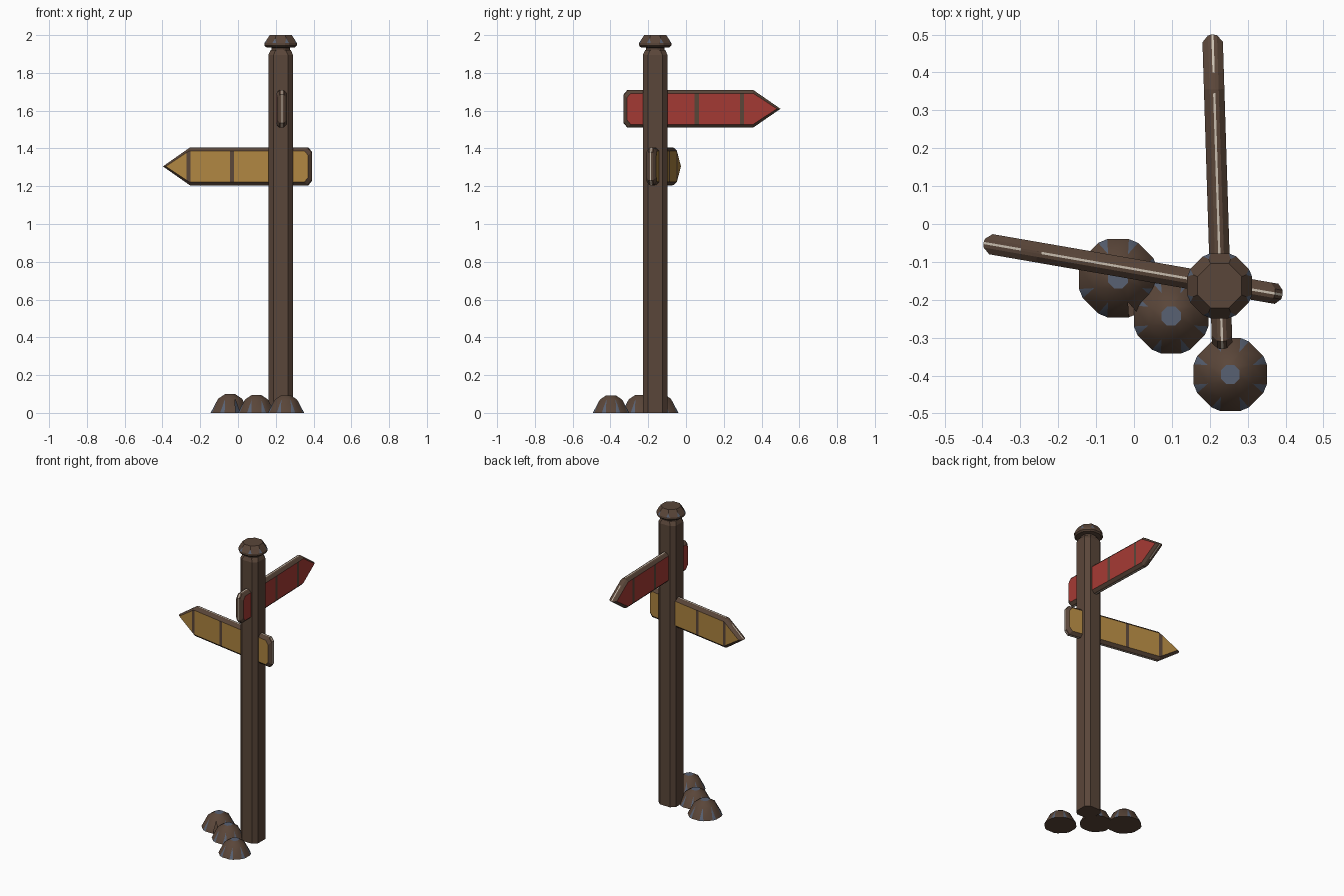
import bpy, bmesh, math
from mathutils import Vector, Matrix

cube = bpy.data.objects.get("Cube")
if cube:
    bpy.data.objects.remove(cube, do_unlink=True)


def material(name, rgb):
    m = bpy.data.materials.new(name)
    m.use_nodes = True
    m.diffuse_color = (*rgb, 1)
    m.node_tree.nodes["Principled BSDF"].inputs["Base Color"].default_value = (*rgb, 1)
    return m


BROWN = material("brown wood", (0.102, 0.061, 0.041))
RED = material("red paint", (0.376, 0.042, 0.034))
YELLOW = material("yellow paint", (0.429, 0.235, 0.053))
SLATE = material("slate blue", (0.098, 0.119, 0.168))
CREAM = material("pale edge", (0.578, 0.515, 0.429))

POST_X, POST_Y = 0.226, -0.163


def finish(bm, name, mats, smooth=None):
    bmesh.ops.recalc_face_normals(bm, faces=bm.faces)
    me = bpy.data.meshes.new(name)
    bm.to_mesh(me)
    bm.free()
    for m in mats:
        me.materials.append(m)
    ob = bpy.data.objects.new(name, me)
    bpy.context.collection.objects.link(ob)
    if smooth:
        bpy.ops.object.select_all(action='DESELECT')
        ob.select_set(True)
        bpy.context.view_layer.objects.active = ob
        bpy.ops.object.shade_smooth_by_angle(angle=math.radians(smooth))
    return ob


def ring(bm, pts, z):
    return [bm.verts.new((x, y, z)) for x, y in pts]


def bridge(bm, a, b):
    n = len(a)
    return [bm.faces.new((a[i], a[(i + 1) % n], b[(i + 1) % n], b[i])) for i in range(n)]


def polar(r, degrees):
    return [(r * math.cos(math.radians(d)), r * math.sin(math.radians(d))) for d in degrees]


CORNERS = [22.5 + 45 * k for k in range(8)]
RIM = [c + s for c in CORNERS for s in (-7, 7)]


def dome(name, x, y, lower, upper, slate_top=False, missing=None, smooth=None):
    """Eight-sided dome: 16-point lower rings, 8-point upper rings, slate corner chips."""
    bm = bmesh.new()
    low = [ring(bm, polar(r, RIM), z) for r, z in lower]
    high = [ring(bm, polar(r, CORNERS), z) for r, z in upper]
    bm.faces.new(low[0][::-1])
    for a, b in zip(low, low[1:]):
        bridge(bm, a, b)
    rim, shoulder = low[-1], high[0]
    for k in range(8):
        j = (k + 1) % 8
        if k != missing:
            bm.faces.new((rim[2 * k], rim[2 * k + 1], shoulder[k])).material_index = 1
        bm.faces.new((rim[2 * k + 1], rim[2 * j], shoulder[j], shoulder[k]))
    for a, b in zip(high, high[1:]):
        bridge(bm, a, b)
    bm.faces.new(high[-1]).material_index = int(slate_top)
    ob = finish(bm, name, [BROWN, SLATE], smooth)
    ob.location = (x, y, 0)


# Post: square timber with chamfered corners and a bevelled top
def chamfered(h, c):
    q = [(h, -h + c), (h, h - c), (h - c, h), (-h + c, h)]
    return q + [(-x, -y) for x, y in q]


bm = bmesh.new()
rings = [ring(bm, chamfered(h, 0.027), z) for h, z in ((0.065, 0), (0.065, 1.895), (0.054, 1.92))]
bm.faces.new(rings[0][::-1])
for a, b in zip(rings, rings[1:]):
    bridge(bm, a, b)
bm.faces.new(rings[-1])
finish(bm, "post", [BROWN]).location = (POST_X, POST_Y, 0)

# Cap and the short neck under it
dome("post_cap", POST_X, POST_Y, [(0.05, 1.91), (0.05, 1.933), (0.08, 1.936), (0.089, 1.945), (0.089, 1.958)],
     [(0.076, 1.982), (0.063, 2.0)])

# Stones at the foot
for name, x, y, r, missing in (("left_stone", 0.254, -0.397, 0.1, None),
                               ("middle_stone", 0.098, -0.243, 0.102, None),
                               ("right_stone", -0.042, -0.143, 0.107, 6)):
    s = r / 0.1
    dome(name, x, y, [(r, 0)], [(0.064 * s, 0.07 * s), (0.027 * s, 0.093 * s)],
         slate_top=True, missing=missing, smooth=30)


def outline(length, inset):
    """Arrow board outline, tip at u = 0 and tail at u = length."""
    h, c, t = 0.1 - inset, 0.02, length - inset * 0.9
    return [(inset * 1.1, 0), (0.145, -h), (t - c, -h), (t, -h + c * 1.2),
            (t, h - c * 1.2), (t - c, h), (0.145, h)]


def sign(name, tip, tail, z, paint, dividers):
    tip, tail = Vector((*tip, z)), Vector((*tail, z))
    length = (tail - tip).length
    bm = bmesh.new()
    # Bevelled rim between two painted faces, with a thin flat edge in the middle
    layers = [ring(bm, outline(length, i), w) for i, w in
              ((0.018, -0.027), (0.002, -0.012), (0, -0.003), (0, 0.003), (0.002, 0.012), (0.018, 0.027))]
    for a, b in zip(layers, layers[1:]):
        bridge(bm, a, b)
    bm.faces.new(layers[0][::-1])
    bm.faces.new(layers[-1])
    # Cut the plank gaps and the breaks in the pale edge
    cuts = [d + s for d in dividers for s in (-0.011, 0.011)] + [0.1, 0.155]
    for u in cuts:
        bmesh.ops.bisect_plane(bm, geom=bm.verts[:] + bm.edges[:] + bm.faces[:],
                               plane_co=(u, 0, 0), plane_no=(1, 0, 0))
    for f in bm.faces:
        c = f.calc_center_median()
        if all(abs(v.co.z) > 0.026 for v in f.verts):
            f.material_index = 0 if any(abs(c.x - d) < 0.011 for d in dividers) else 1
        elif all(abs(v.co.z) < 0.004 for v in f.verts):
            f.material_index = 0 if 0.1 < c.x < 0.155 else 2
    # Stand the board upright along the tip-to-tail line
    along = (tail - tip).normalized()
    up = Vector((0, 0, 1))
    rot = Matrix((along, up, along.cross(up))).transposed().to_4x4()
    bm.transform(Matrix.Translation(tip) @ rot)
    finish(bm, name, [BROWN, paint, CREAM])


sign("upper_sign", (0.207, 0.5), (0.233, -0.33), 1.61, RED, (0.205, 0.444))
sign("lower_sign", (-0.397, -0.05), (0.392, -0.187), 1.305, YELLOW, (0.141, 0.376))
